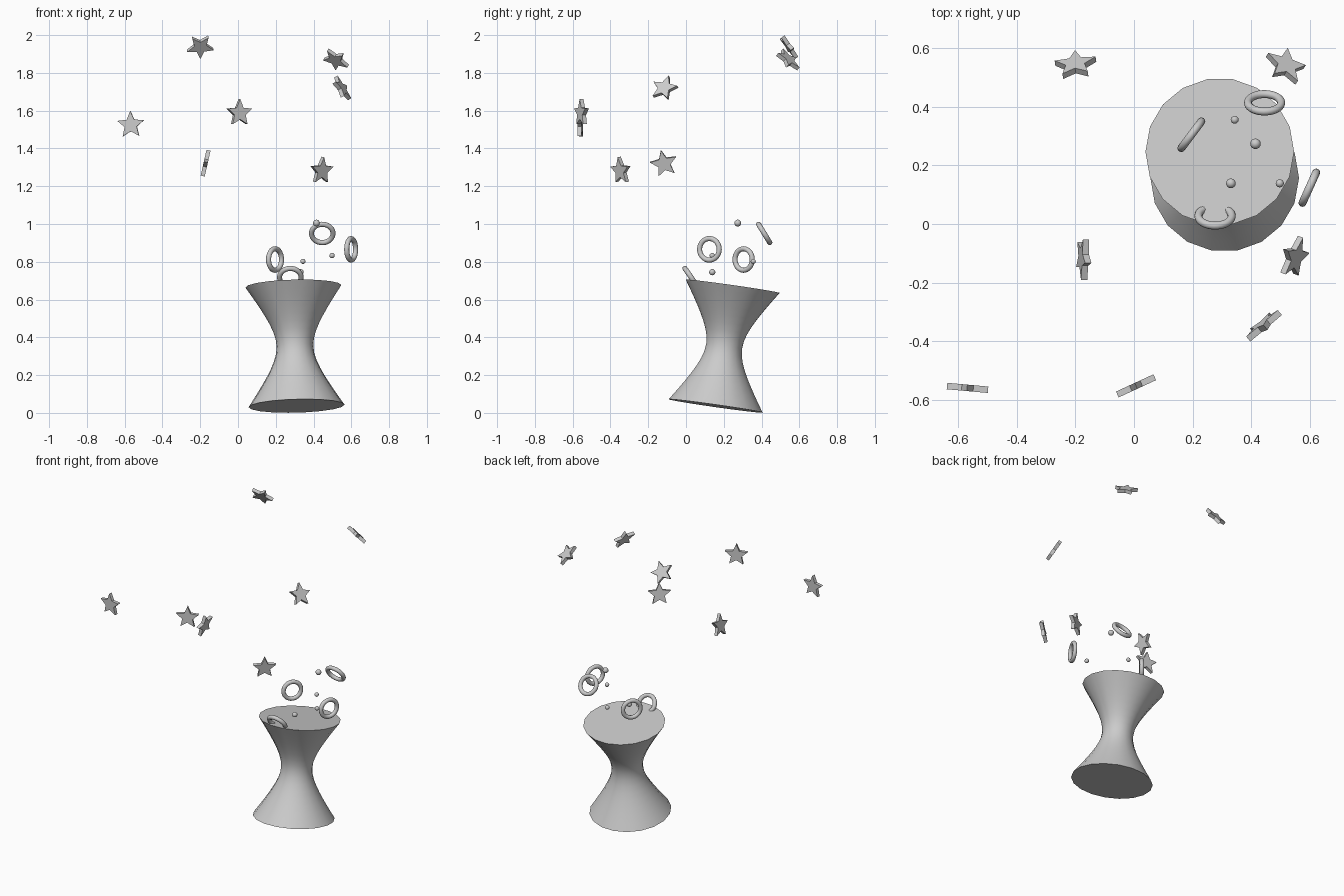
import bpy, bmesh, math
from mathutils import Vector, Matrix

if "Cube" in bpy.data.objects:
    bpy.data.objects.remove(bpy.data.objects["Cube"])


def make_object(name, bm, matrix):
    bmesh.ops.recalc_face_normals(bm, faces=bm.faces)
    me = bpy.data.meshes.new(name)
    bm.to_mesh(me)
    bm.free()
    ob = bpy.data.objects.new(name, me)
    ob.matrix_world = matrix
    bpy.context.collection.objects.link(ob)
    return ob


def smooth(ob, angle=40):
    bpy.ops.object.select_all(action='DESELECT')
    ob.select_set(True)
    bpy.context.view_layer.objects.active = ob
    bpy.ops.object.shade_smooth_by_angle(angle=math.radians(angle))


def frame(centre, normal, up):
    # local z along normal, local y along the given tip direction
    n = Vector(normal).normalized()
    u = Vector(up)
    u = (u - n * u.dot(n)).normalized()
    rot = Matrix((u.cross(n), u, n)).transposed().to_4x4()
    return Matrix.Translation(centre) @ rot


def loft(bm, rings):
    for a, b in zip(rings, rings[1:]):
        for i in range(len(a)):
            j = (i + 1) % len(a)
            bm.faces.new((a[i], a[j], b[j], b[i]))
    bm.faces.new(rings[0])
    bm.faces.new(rings[-1])


# Tilted waisted fountain body with closed ends
bottom, top = Vector((0.31, 0.157, 0.037)), Vector((0.293, 0.247, 0.67))
axis = top - bottom
half, waist, rim, sides, steps = axis.length / 2, 0.097, 0.254, 18, 16
bm = bmesh.new()
rings = []
for k in range(steps + 1):
    t = 2 * k / steps - 1
    r = math.sqrt(waist ** 2 + (rim ** 2 - waist ** 2) * t * t)
    rings.append([bm.verts.new((r * math.cos(math.tau * i / sides),
                                r * math.sin(math.tau * i / sides), t * half))
                  for i in range(sides)])
loft(bm, rings)
smooth(make_object("fountain_body", bm, frame((bottom + top) / 2, axis, (0, 1, 0))))

# Floating rings: centre, normal
for i, (c, n) in enumerate([
        ((0.446, 0.414, 0.95), (0, 0.85, 0.52)),
        ((0.196, 0.305, 0.812), (0.8, -0.6, 0)),
        ((0.599, 0.124, 0.866), (0.91, -0.41, 0)),
        ((0.277, 0.027, 0.718), (0, 0.82, 0.57))]):
    bpy.ops.mesh.primitive_torus_add(major_radius=0.057, minor_radius=0.0135,
                                     major_segments=32, minor_segments=12)
    ob = bpy.context.object
    ob.name = f"ring_{i + 1}"
    ob.matrix_world = frame(c, n, (0.1, 0.2, 1))
    smooth(ob)

# Small spark balls: centre, radius
for i, (c, r) in enumerate([
        ((0.415, 0.274, 1.005), 0.018), ((0.498, 0.139, 0.833), 0.014),
        ((0.344, 0.356, 0.802), 0.0135), ((0.331, 0.139, 0.745), 0.0165)]):
    bpy.ops.mesh.primitive_uv_sphere_add(segments=16, ring_count=10, radius=r, location=c)
    ob = bpy.context.object
    ob.name = f"spark_ball_{i + 1}"
    smooth(ob)

# Flat five-pointed stars: centre, normal, direction of one tip
for i, (c, n, u) in enumerate([
        ((-0.568, -0.56, 1.525), (-0.09, -1, 0), (-0.03, 0, 1)),
        ((0.007, -0.553, 1.588), (0.42, -0.91, 0), (0, 0, 1)),
        ((-0.172, -0.117, 1.32), (0.975, 0, -0.22), (0.2, -0.22, 0.97)),
        ((0.442, -0.345, 1.282), (0.63, -0.75, -0.15), (0, 0, 1)),
        ((0.548, -0.114, 1.718), (0.8, -0.3, 0.5), (-0.44, 0.37, 0.93)),
        ((0.518, 0.54, 1.87), (0.4, 0.6, 0.69), (0.05, 1, -0.9)),
        ((-0.2, 0.543, 1.94), (-0.12, 0.82, 0.57), (0, 1, -1.44))]):
    bm = bmesh.new()
    rings = []
    for z in (-0.011, 0.011):
        rings.append([bm.verts.new((r * math.sin(math.pi * k / 5),
                                    r * math.cos(math.pi * k / 5), z))
                      for k in range(10) for r in [0.034 if k % 2 else 0.074]])
    loft(bm, rings)
    make_object(f"star_{i + 1}", bm, frame(c, n, u))
